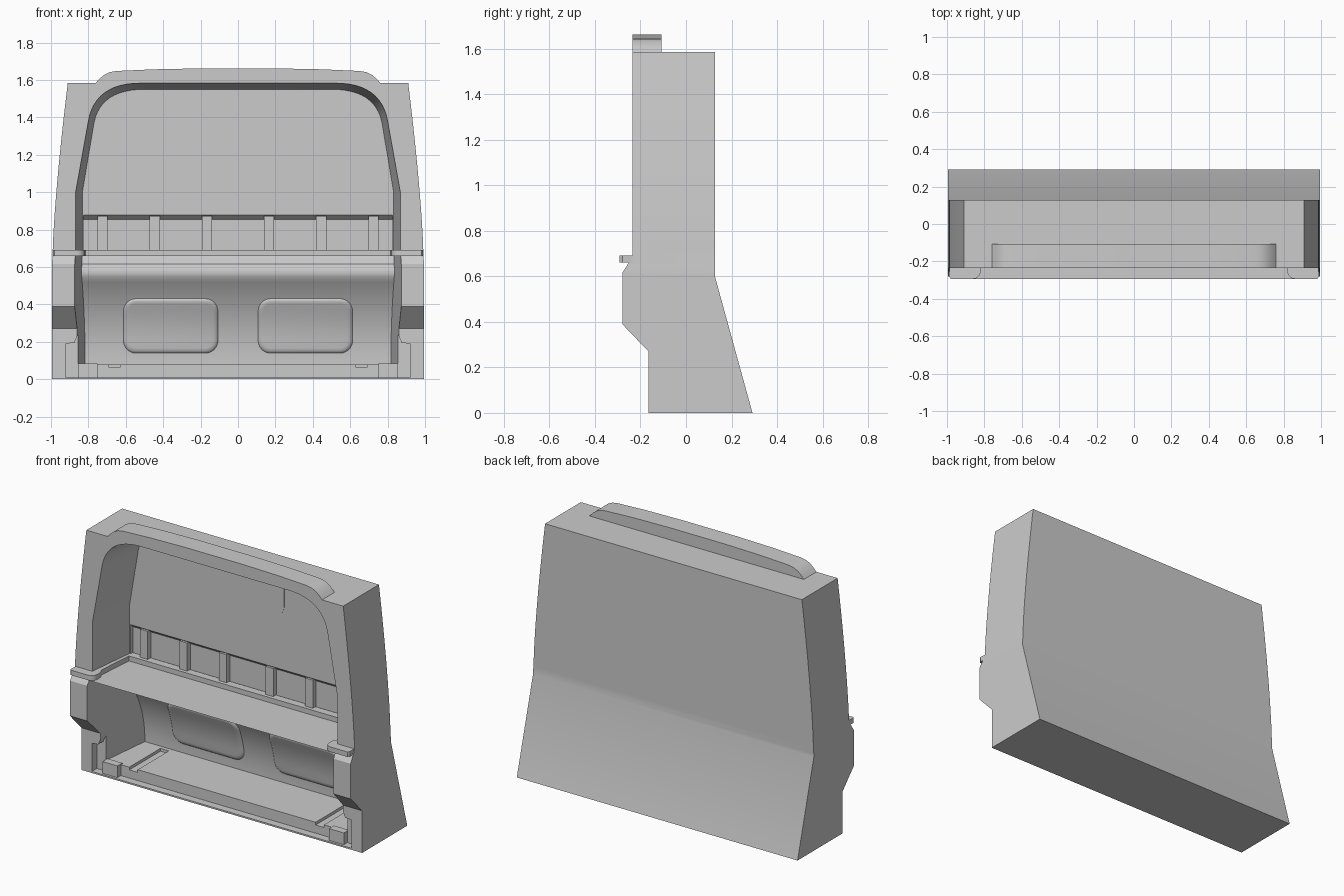
import bpy, bmesh, math

if "Cube" in bpy.data.objects:
    bpy.data.objects.remove(bpy.data.objects["Cube"])


def smooth(ob, angle=30):
    bpy.ops.object.select_all(action='DESELECT')
    ob.select_set(True)
    bpy.context.view_layer.objects.active = ob
    bpy.ops.object.shade_smooth_by_angle(angle=math.radians(angle))


def finish(name, bm, angle=30):
    bmesh.ops.remove_doubles(bm, verts=bm.verts, dist=1e-5)
    bmesh.ops.recalc_face_normals(bm, faces=bm.faces)
    me = bpy.data.meshes.new(name)
    bm.to_mesh(me)
    bm.free()
    ob = bpy.data.objects.new(name, me)
    bpy.context.collection.objects.link(ob)
    smooth(ob, angle)
    return ob


def loft(name, rings):
    """Closed solid through rings of equal length, capped at both ends."""
    bm = bmesh.new()
    rows = [[bm.verts.new(p) for p in r] for r in rings]
    n = len(rows[0])
    for a, b in zip(rows, rows[1:]):
        for i in range(n):
            bm.faces.new((a[i], a[(i + 1) % n], b[(i + 1) % n], b[i]))
    bm.faces.new(rows[0])
    bm.faces.new(rows[-1][::-1])
    bmesh.ops.connect_verts_nonplanar(bm, angle_limit=.001, faces=bm.faces)
    return finish(name, bm)


def prism_x(name, yz, xf):
    return loft(name, [[(s * xf(y), y, z) for y, z in yz] for s in (-1, 1)])


def prism_y(name, xz, y0, y1):
    return loft(name, [[(x, y, z) for x, z in xz] for y in (y0, y1)])


def prism_z(name, xy, z0, z1):
    return loft(name, [[(x, y, z) for x, y in xy] for z in (z0, z1)])


def box(name, x0, x1, y0, y1, z0, z1):
    return prism_z(name, [(x0, y0), (x1, y0), (x1, y1), (x0, y1)], z0, z1)


def mirrored(half):
    return half + [(-a, b) for a, b in reversed(half)]


def boolean(ob, other, op):
    """Combine two solids, trying another solver if one fails."""
    m = ob.modifiers.new('bool', 'BOOLEAN')
    m.operation, m.object = op, other
    for solver in ('EXACT', 'MANIFOLD', 'FLOAT'):
        m.solver = solver
        bpy.context.view_layer.update()
        me = bpy.data.meshes.new_from_object(ob.evaluated_get(bpy.context.evaluated_depsgraph_get()))
        xs = [v.co.x for v in me.vertices]
        if xs and max(xs) > .98 and min(xs) < -.98:
            ob.data = me
            break
    ob.modifiers.remove(m)
    bpy.data.objects.remove(other, do_unlink=True)


# Outer shell: side profile trimmed by the tapering front outline
side = [(-.165, 0), (.292, 0), (.127, .6), (.127, 1.585), (-.235, 1.585), (-.235, .68),
        (-.255, .655), (-.28, .615), (-.28, .39), (-.165, .27)]
body = prism_x('cab_body', side, lambda y: 1.2)
taper = [(.995, -.1), (.995, .62)]
for i in range(13):
    t = i / 12 * 1.02
    taper.append((.992 - .082 * t ** 1.4, .65 + .935 * t))
boolean(body, prism_y('outline_cutter', mirrored(taper), -.6, .6), 'INTERSECT')

# Roof brow on the front edge
brow = [(.76, 1.5), (.76, 1.585), (.74, 1.607), (.715, 1.628), (.685, 1.642), (.65, 1.648),
        (.45, 1.657), (.2, 1.662)]
boolean(body, prism_y('brow', mirrored(brow), -.235, -.108), 'UNION')


# Upper opening, narrowing toward the back wall
def arch(wide, shoulder, zs, ctrl, end, top):
    half = [(wide, .665), (wide, 1.0)]
    for i in range(13):
        t = i / 12
        a, b, c = (1 - t) ** 2, 2 * t * (1 - t), t * t
        half.append((a * shoulder + b * ctrl + c * end, a * zs + (b + c) * top))
    return mirrored(half)


front = arch(.868, .80, 1.38, .765, .52, 1.583)
back = arch(.832, .77, 1.37, .735, .50, 1.55)
boolean(body, loft('upper_cutter', [[(x, y, z) for x, z in o]
        for o, y in ((front, -.4), (front, -.235), (back, .09))]), 'DIFFERENCE')


# Lower bay with the overhanging curved rear panel
def panel_y(z):
    return .225 - .167 * max(0, (z - .08) / .47) ** 2.2


bay = [(-.4, .08)] + [(panel_y(z), z) for z in [.08 + .47 * i / 16 for i in range(17)]]
bay += [(.055, .565), (.055, .59), (.062, .605), (.075, .615), (.09, .672), (-.4, .672)]
boolean(body, prism_x('bay_cutter', bay, lambda y: .868 - (y + .235) * .11), 'DIFFERENCE')

# Recessed band below the back wall, front sill recess and floor grooves
band = [(.05, .68), (.117, .68), (.117, .855), (.088, .88), (.05, .88)]
boolean(body, prism_x('band_cutter', band, lambda y: .825), 'DIFFERENCE')
sill = [(.92, .01), (.92, .19), (.875, .195), (.855, .24)]
boolean(body, prism_y('sill_cutter', mirrored(sill), -.4, -.115), 'DIFFERENCE')
for s in (-1, 1):
    boolean(body, box('groove_cutter', s * .66 - .03, s * .66 + .03, -.2, .2, .062, .1), 'DIFFERENCE')
smooth(body)

# Sill end blocks
for s in (-1, 1):
    box('sill_block', *sorted((s * .75, s * .855)), -.15, -.1, .005, .085)

# Short posts across the band
for x in (-.725, -.445, -.165, .165, .445, .725):
    box('band_post', x - .027, x + .027, .083, .122, .67, .872)

# Belt ledge wrapping the opening
ledge = [(.86, .11), (.885, -.2), (.985, -.225), (.99, -.28), (.98, -.293), (.86, -.293)]
ledge += [(.86 - .04 * math.sin(a), -.253 - .04 * math.cos(a)) for a in (.4, .8, 1.2, math.pi / 2)]
ledge += [(.82, -.22), (.835, -.19), (.815, .06)]
prism_z('belt_ledge', mirrored(ledge), .66, .692)


# Rounded pads pressed into the curved panel
def half_round(cx, cz, w, h, r):
    """Matching left/right points of a rounded rectangle, top to bottom."""
    arc = [(w - r + r * math.sin(a), h - r + r * math.cos(a))
           for a in [math.pi / 2 * i / 6 for i in range(7)]]
    mid = [(w, (h - r) * (1 - i / 4)) for i in range(1, 8)]
    pts = arc + mid + [(x, -z) for x, z in reversed(arc)]
    return [[(cx + s * x, cz + z) for x, z in pts] for s in (-1, 1)]


def pad(name, cx, cz, w, h, r, steps, surf):
    bm = bmesh.new()
    rings = []
    for inset, rise in steps:
        sides = half_round(cx, cz, w - inset, h - inset, r - inset)
        rings.append([[bm.verts.new((x, surf(z) - rise, z)) for x, z in p] for p in sides])
    for a, b in zip(rings, rings[1:]):
        ra, rb = a[0] + a[1][::-1], b[0] + b[1][::-1]
        for i in range(len(ra)):
            j = (i + 1) % len(ra)
            bm.faces.new((ra[i], ra[j], rb[j], rb[i]))
    lt, rt = rings[-1]
    for i in range(len(lt) - 1):
        bm.faces.new((lt[i], rt[i], rt[i + 1], lt[i + 1]))
    return finish(name, bm, 50)


for s in (-1, 1):
    pad('panel_pad', s * .36, .285, .255, .148, .07,
        [(0, -.003), (.006, .006), (.016, .012), (.03, .014)], panel_y)

# Thin rear window panel on the back wall
pad('rear_window', 0, 1.385, .265, .155, .05, [(0, -.003), (0, .002)], lambda z: .09)
